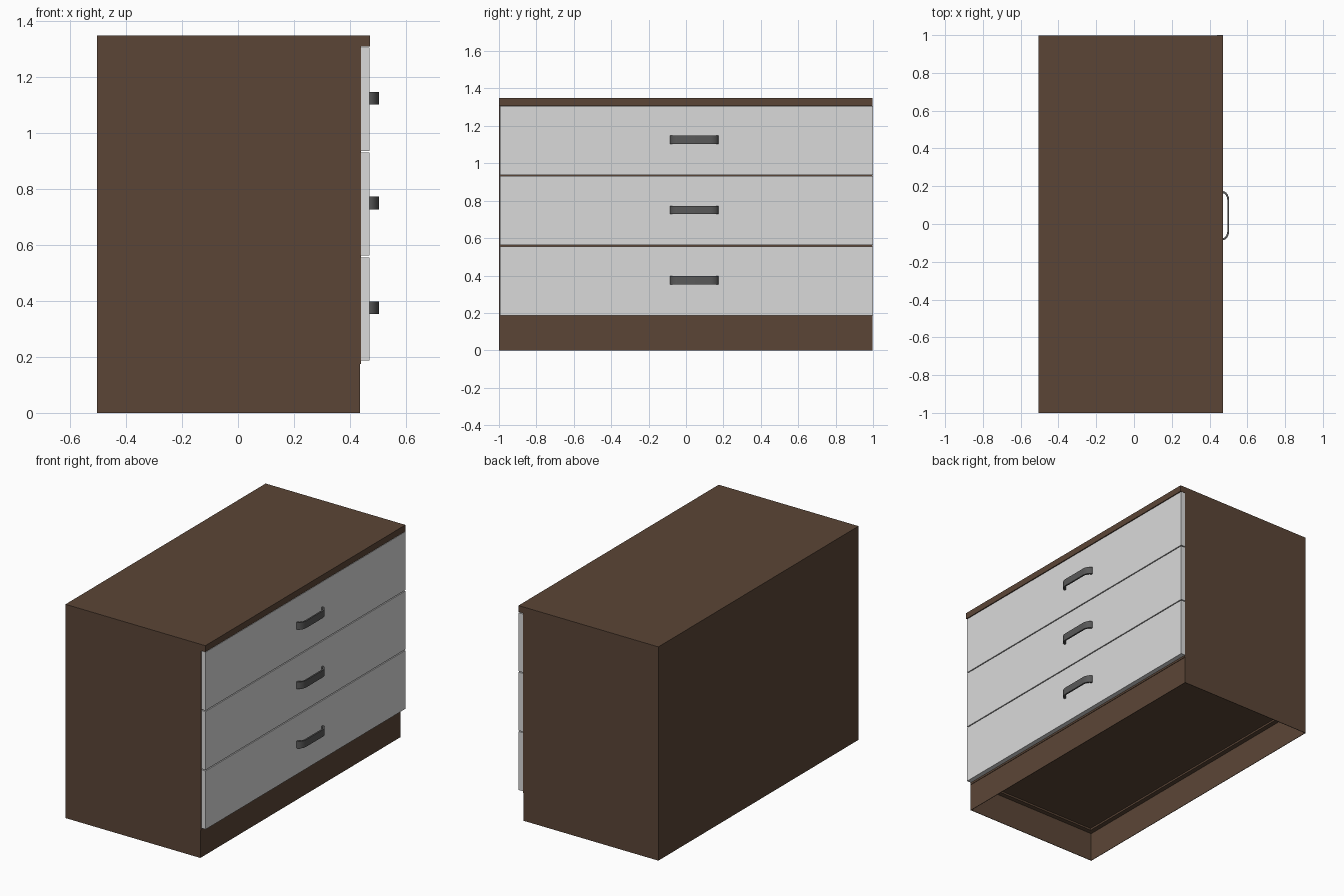
import bpy, bmesh, math

if "Cube" in bpy.data.objects:
    bpy.data.objects.remove(bpy.data.objects["Cube"])


def material(name, r, g, b):
    m = bpy.data.materials.new(name)
    m.diffuse_color = (r, g, b, 1)
    m.use_nodes = True
    m.node_tree.nodes["Principled BSDF"].inputs["Base Color"].default_value = m.diffuse_color
    return m


brown = material("dark brown wood", 0.105, 0.060, 0.037)
grey = material("light grey front", 0.70, 0.70, 0.70)
metal = material("dark grey metal", 0.10, 0.10, 0.10)


def finish(name, bm, mat):
    bmesh.ops.recalc_face_normals(bm, faces=bm.faces)
    me = bpy.data.meshes.new(name)
    bm.to_mesh(me)
    bm.free()
    me.materials.append(mat)
    ob = bpy.data.objects.new(name, me)
    bpy.context.collection.objects.link(ob)
    return ob


def prism(points, axis, a, b):
    """Extrude a profile: axis 'y' uses (x, z) points, axis 'z' uses (x, y)."""
    place = (lambda p: (p[0], a, p[1])) if axis == 'y' else (lambda p: (p[0], p[1], a))
    bm = bmesh.new()
    face = bm.faces.new([bm.verts.new(place(p)) for p in points])
    ext = bmesh.ops.extrude_face_region(bm, geom=[face])
    verts = [v for v in ext['geom'] if isinstance(v, bmesh.types.BMVert)]
    bmesh.ops.translate(bm, verts=verts, vec=(0, b - a, 0) if axis == 'y' else (0, 0, b - a))
    bmesh.ops.recalc_face_normals(bm, faces=bm.faces)
    return bm


def rect(x0, x1, z0, z1):
    return [(x0, z0), (x1, z0), (x1, z1), (x0, z1)]


# carcass with slightly recessed plinth, hollow underneath
bm = prism([(-0.505, 0), (0.437, 0), (0.437, 0.175), (0.44, 0.175),
            (0.44, 1.31), (-0.505, 1.31)], 'y', -1.0, 0.997)
bottom = min(bm.faces, key=lambda f: f.calc_center_median().z)
for border, rise in ((0.003, 0.185), (0.03, 0.012)):
    # rim first, then a step up the inner walls
    bmesh.ops.inset_region(bm, faces=[bottom], thickness=border, use_even_offset=True)
    ring = bmesh.ops.extrude_face_region(bm, geom=[bottom])
    new = [f for f in ring['geom'] if isinstance(f, bmesh.types.BMFace)][0]
    if bottom.is_valid:
        bm.faces.remove(bottom)
    bottom = new
    bmesh.ops.translate(bm, verts=bottom.verts[:], vec=(0, 0, rise))
finish("carcass", bm, brown)

# overhanging top
finish("top_board", prism(rect(-0.505, 0.472, 1.31, 1.35), 'y', -1.0, 0.997), brown)

# handle outline seen from above: a strap with rounded ends
MID, HALF, X0 = 0.044, 0.13, 0.469


def strap(half, depth, corner):
    pts = []
    for side in (-1, 1):
        arc = [(X0 + depth * math.sin(t), MID + side * (half - corner + corner * math.cos(t)))
               for t in (math.pi / 2 * i / 10 for i in range(11))]
        pts += arc if side < 0 else arc[::-1]
    return pts


handle_outline = strap(HALF, 0.035, 0.05) + strap(HALF - 0.011, 0.025, 0.04)[::-1]

# drawers with handles
for i in range(3):
    z = 0.187 + 0.375 * i
    finish(f"drawer_front_{i + 1}",
           prism(rect(0.44, 0.47, z, z + 0.369), 'y', -0.995, 1.0), grey)
    h = finish(f"drawer_handle_{i + 1}",
               prism(handle_outline, 'z', z + 0.166, z + 0.211), metal)
    bpy.ops.object.select_all(action='DESELECT')
    h.select_set(True)
    bpy.context.view_layer.objects.active = h
    bpy.ops.object.shade_smooth_by_angle(angle=math.radians(35))
